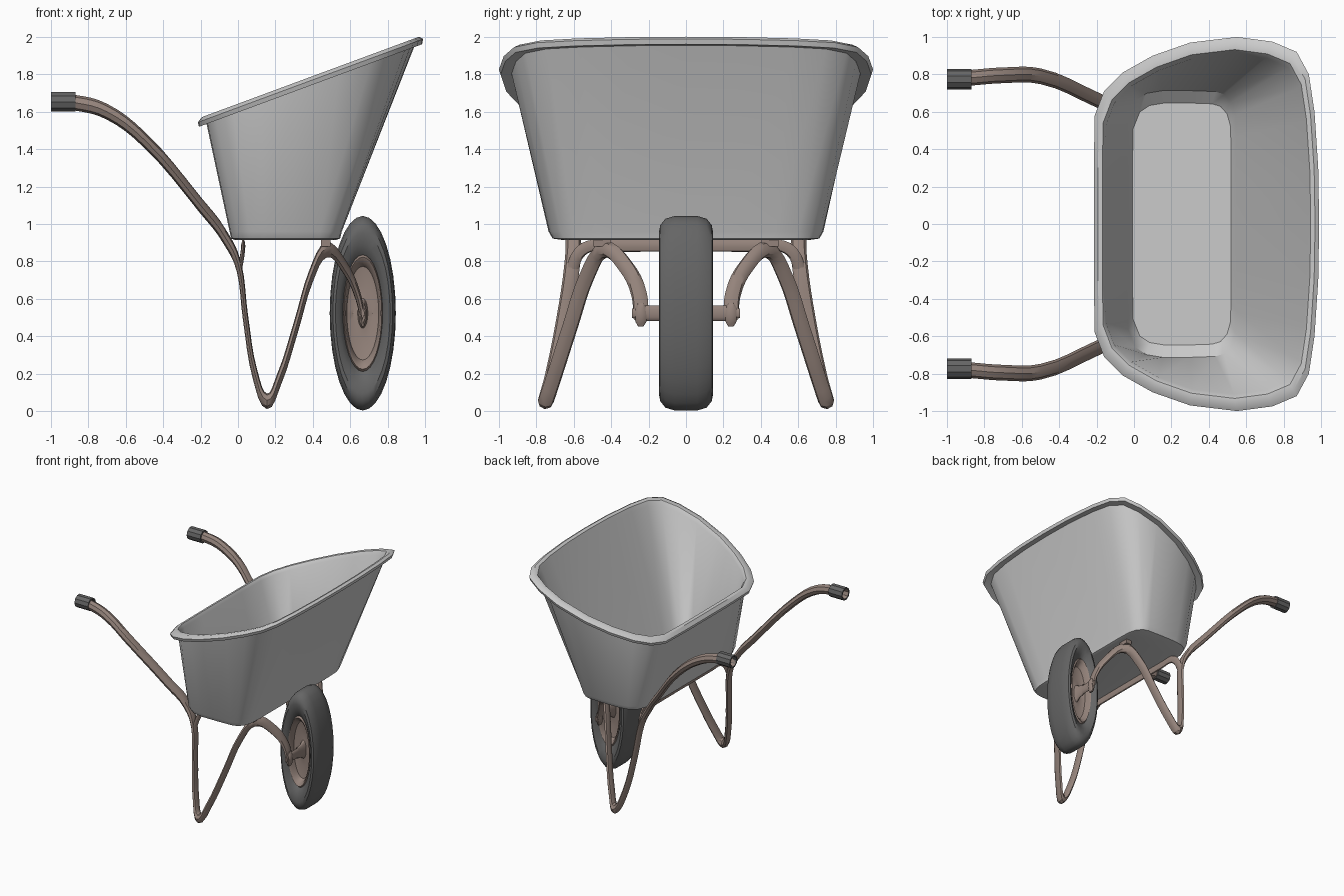
import bpy, bmesh
from math import sin, cos, pi, radians
from mathutils import Matrix

if "Cube" in bpy.data.objects:
    bpy.data.objects.remove(bpy.data.objects["Cube"])

SQ = 0.34  # the whole model is squashed along x


def material(name, rgb):
    m = bpy.data.materials.new(name)
    m.diffuse_color = (*rgb, 1)
    m.use_nodes = True
    m.node_tree.nodes["Principled BSDF"].inputs["Base Color"].default_value = m.diffuse_color
    return m


BROWN = material("brown_metal", (0.30, 0.23, 0.20))
RUBBER = material("dark_rubber", (0.13, 0.13, 0.13))


def finish(ob, mat=None, angle=35):
    bpy.ops.object.select_all(action='DESELECT')
    ob.select_set(True)
    bpy.context.view_layer.objects.active = ob
    if mat:
        ob.data.materials.clear()
        ob.data.materials.append(mat)
    bpy.ops.object.shade_smooth_by_angle(angle=radians(angle))
    return ob


def loft(name, rings, mat=None, caps=False, closed=False, angle=35):
    """Bridge equal-sized rings of points."""
    bm = bmesh.new()
    vs = [[bm.verts.new(p) for p in r] for r in rings]
    n = len(rings[0])
    pairs = list(zip(vs, vs[1:])) + ([(vs[-1], vs[0])] if closed else [])
    for a, b in pairs:
        for i in range(n):
            j = (i + 1) % n
            bm.faces.new((a[i], a[j], b[j], b[i]))
    if caps:
        bm.faces.new(vs[0])
        bm.faces.new(vs[-1])
    bmesh.ops.recalc_face_normals(bm, faces=bm.faces)
    me = bpy.data.meshes.new(name)
    bm.to_mesh(me)
    bm.free()
    ob = bpy.data.objects.new(name, me)
    bpy.context.collection.objects.link(ob)
    return finish(ob, mat, angle)


def lathe(name, profile, loc, axis='Y', segs=32, **kw):
    """Revolve (radius, along) points around the y or x axis."""
    rings = []
    for r, t in profile:
        ring = []
        for k in range(segs):
            c, s = r * cos(2 * pi * k / segs), r * sin(2 * pi * k / segs)
            p = (c * SQ, t, s) if axis == 'Y' else (t, c, s)
            ring.append([a + b for a, b in zip(p, loc)])
        rings.append(ring)
    return loft(name, rings, **kw)


def tube(name, pts, radius, mat):
    """Round tube along a smooth path, squashed in x afterwards."""
    cu = bpy.data.curves.new(name, 'CURVE')
    cu.dimensions = '3D'
    cu.bevel_depth, cu.bevel_resolution, cu.resolution_u = radius, 2, 4
    sp = cu.splines.new('BEZIER')
    sp.bezier_points.add(len(pts) - 1)
    for b, (x, y, z) in zip(sp.bezier_points, pts):
        b.co = (x / SQ, y, z)
        b.handle_left_type = b.handle_right_type = 'AUTO'
    ob = bpy.data.objects.new(name, cu)
    bpy.context.collection.objects.link(ob)
    bpy.ops.object.select_all(action='DESELECT')
    ob.select_set(True)
    bpy.context.view_layer.objects.active = ob
    bpy.ops.object.convert(target='MESH')
    ob = bpy.context.view_layer.objects.active
    ob.data.transform(Matrix.Diagonal((SQ, 1, 1, 1)))
    return finish(ob, mat)


# tray: half outlines from front centre to rear centre
RIM = [(.99, 0), (.985, .3), (.965, .6), (.935, .8), (.87, .92), (.74, .975), (.55, 1.0),
       (.3, .97), (.1, .9), (-.06, .81), (-.16, .71), (-.21, .58), (-.215, .3), (-.215, 0)]
BASE = [(.555, 0), (.555, .25), (.555, .48), (.55, .6), (.53, .67), (.49, .715), (.44, .73),
        (.3, .735), (.15, .735), (.06, .72), (0, .68), (-.04, .58), (-.045, .3), (-.045, 0)]


def full(half):
    return half + [(x, -y) for x, y in half[-2:0:-1]]


def rim_ring(inset, dz):
    k, q = 1 - inset / 0.6, 1 - 1.5 * inset
    return [(.39 + (x - .39) * k, y * q, 1.655 + .37 * (.39 + (x - .39) * k) + dz)
            for x, y in full(RIM)]


def base_ring(k, z):
    return [(.255 + (x - .255) * k, y * k, z) for x, y in full(BASE)]


loft("tray", [base_ring(.9, .915), base_ring(.97, .922), base_ring(1, .96),
              rim_ring(.045, -.05), rim_ring(.006, -.058), rim_ring(0, -.032),
              rim_ring(.022, -.012), rim_ring(.045, -.014), rim_ring(.06, -.045),
              base_ring(.97, 1.0), base_ring(.88, .945)], caps=True)

# wheel
WHEEL = (.667, 0, .523)


def both(half):
    return half + [(r, -t) for r, t in half[::-1]]


lathe("tyre", both([(.30, .09), (.32, .112), (.37, .132), (.43, .145), (.47, .138),
                    (.505, .11), (.52, .06)]), WHEEL, mat=RUBBER, closed=True)
lathe("wheel_rim", both([(.315, .10), (.30, .118), (.275, .105), (.25, .06), (.15, .045),
                         (.08, .05), (.055, .09), (.05, .14)]), WHEEL, mat=BROWN, closed=True)
lathe("axle", both([(.026, .29), (.026, .22), (.042, .218)]), WHEEL, mat=BROWN,
      segs=12, caps=True)

# frame: one bent tube per side from handle through leg to axle
PATH = [(-1, .77, 1.655), (-.87, .782, 1.648), (-.7, .795, 1.60), (-.5, .79, 1.45),
        (-.2, .665, 1.10), (-.07, .605, .93), (.005, .61, .77), (.04, .65, .5),
        (.09, .71, .2), (.155, .75, .052), (.22, .71, .17), (.31, .62, .45),
        (.39, .53, .72), (.47, .44, .86), (.57, .32, .77), (.64, .25, .62), (.668, .24, .5)]
for side, s in (("left", -1), ("right", 1)):
    tube("frame_tube_" + side, [(x, y * s, z) for x, y, z in PATH], .042, BROWN)
    lathe("grip_" + side, [(.043, -1), (.055, -1), (.055, -.87), (.041, -.87)],
          (0, .774 * s, 1.653), axis='X', segs=10, mat=RUBBER, closed=True)
    lathe("axle_lug_" + side, [(.04, .212), (.065, .225), (.065, .255), (.04, .27)],
          (WHEEL[0], 0, .515) if s > 0 else (WHEEL[0], -.482, .515),
          segs=10, mat=BROWN, caps=True)
    # plate between the arch and the tray floor
    bpy.ops.mesh.primitive_cube_add(size=1, location=(.47, .45 * s, .9))
    plate = bpy.context.object
    plate.name = "tray_bracket_" + side
    plate.scale = (.05, .09, .04)
    finish(plate, BROWN)

# cross bar under the tray, bent down onto the tubes
half_bar = [(.012, .605, .77), (.024, .575, .84), (.028, .52, .88), (.028, .4, .882)]
tube("cross_bar", half_bar + [(x, -y, z) for x, y, z in half_bar[::-1]], .032, BROWN)
